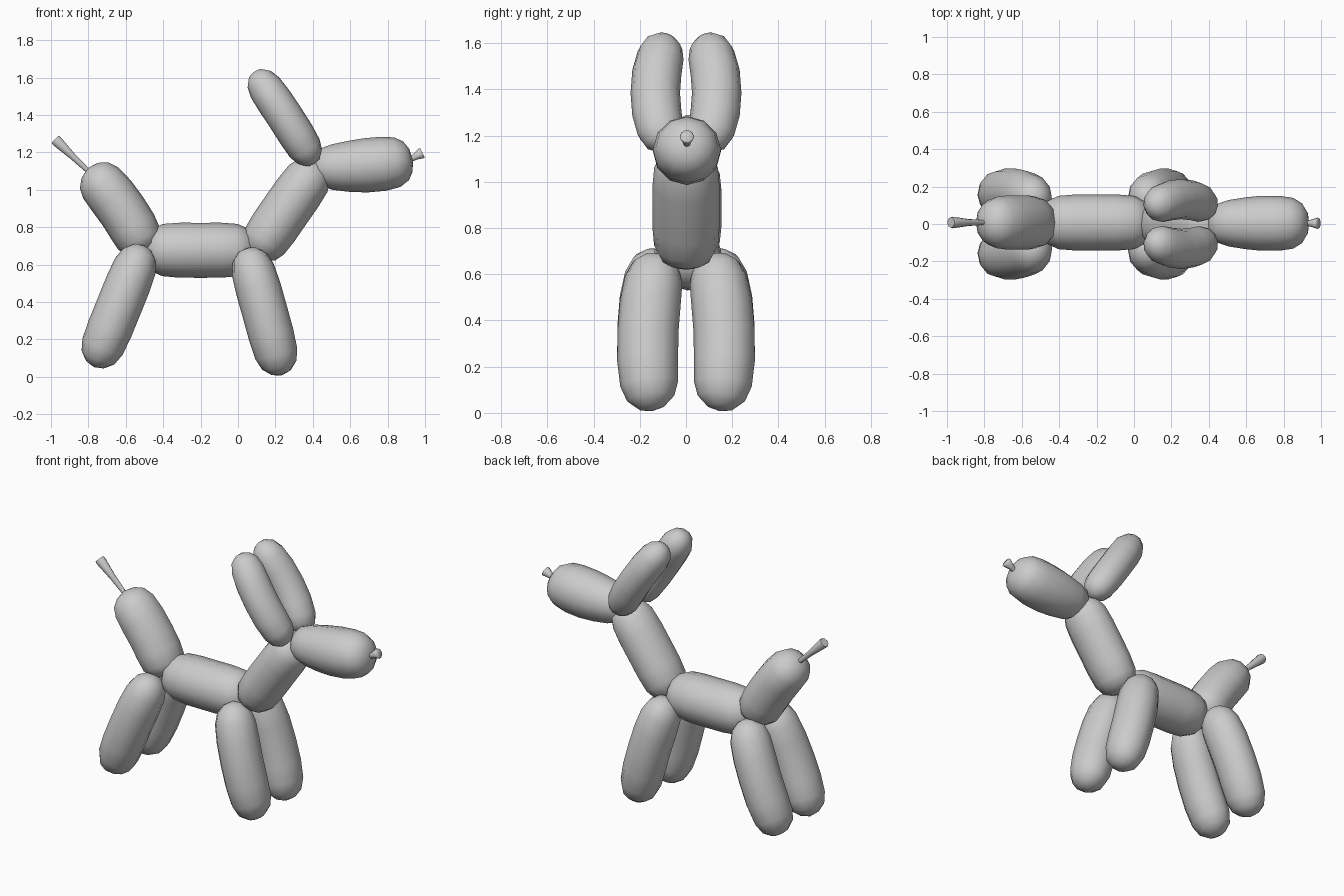
import bpy
import bmesh
import math
from mathutils import Vector

if "Cube" in bpy.data.objects:
    bpy.data.objects.remove(bpy.data.objects["Cube"])

SIDES = 12
# (position along the path, radius factor)
ROUND = [(0, 0), (.025, .45), (.08, .78), (.17, .95), (.32, 1), (.5, 1),
         (.68, 1), (.83, .95), (.92, .78), (.975, .45), (1, 0)]
TAPER = [(0, 0), (.02, .4), (.08, .68), (.2, .84), (.36, .94), (.52, 1),
         (.7, 1), (.84, .92), (.93, .72), (.98, .42), (1, 0)]
KNOT = [(0, 0), (0, .4), (.5, .6), (.95, 1), (1, .9), (1, 0)]


def balloon(name, p0, mid, p2, r_side, r_up, profile=ROUND, sides=SIDES):
    """Sweep an elliptical section with a radius profile along a gentle arc."""
    p0, mid, p2 = Vector(p0), Vector(mid), Vector(p2)
    ctrl = 2 * mid - (p0 + p2) / 2
    bm = bmesh.new()
    rings = []
    for t, k in profile:
        c = p0 * (1 - t) ** 2 + ctrl * 2 * t * (1 - t) + p2 * t * t
        tan = ((ctrl - p0) * (1 - t) + (p2 - ctrl) * t).normalized()
        side = Vector((0, 1, 0))
        side = (side - tan * side.dot(tan)).normalized()
        up = tan.cross(side)
        if k == 0:
            rings.append([bm.verts.new(c)])
            continue
        ring = []
        for i in range(sides):
            a = 2 * math.pi * i / sides
            ring.append(bm.verts.new(c + side * (r_side * k * math.cos(a))
                                     + up * (r_up * k * math.sin(a))))
        rings.append(ring)
    for a, b in zip(rings, rings[1:]):
        for i in range(sides):
            j = (i + 1) % sides
            if len(a) == 1:
                bm.faces.new((a[0], b[j], b[i]))
            elif len(b) == 1:
                bm.faces.new((a[i], a[j], b[0]))
            else:
                bm.faces.new((a[i], a[j], b[j], b[i]))
    bmesh.ops.recalc_face_normals(bm, faces=bm.faces)
    mesh = bpy.data.meshes.new(name)
    bm.to_mesh(mesh)
    bm.free()
    obj = bpy.data.objects.new(name, mesh)
    bpy.context.collection.objects.link(obj)
    bpy.ops.object.select_all(action='DESELECT')
    obj.select_set(True)
    bpy.context.view_layer.objects.active = obj
    bpy.ops.object.shade_smooth_by_angle(angle=math.radians(60))
    return obj


# Central chain: tail, body, neck, head
balloon("body", (-.51, .008, .68), (-.2, .008, .677), (.10, .008, .68), .15, .147)
balloon("neck", (.085, 0, .64), (.255, 0, .89), (.44, 0, 1.15), .145, .132)
balloon("head", (.39, .004, 1.12), (.67, .004, 1.13), (.935, .004, 1.16),
        .147, .145, TAPER)
balloon("tail", (-.495, .008, .66), (-.615, .008, .885), (-.805, .008, 1.115),
        .145, .132)

# Tied ends: nose knot and uninflated tail tip
balloon("nose_knot", (.91, .004, 1.155), (.947, .004, 1.177), (.986, .004, 1.198),
        .031, .031, KNOT, 10)
balloon("tail_tip", (-.79, .008, 1.09), (-.885, .008, 1.18), (-.978, .008, 1.27),
        .031, .031, KNOT, 10)

# Paired ears and legs
for side, s in (("left", 1), ("right", -1)):
    balloon("ear_" + side, (.405, s * .08, 1.14), (.255, s * .133, 1.385),
            (.085, s * .08, 1.63), .107, .098)
    balloon("front_leg_" + side, (.045, s * .115, .69), (.143, s * .165, .35),
            (.235, s * .145, .008), .132, .122)
    balloon("back_leg_" + side, (-.505, s * .115, .705), (-.637, s * .165, .375),
            (-.77, s * .145, .052), .132, .122)
